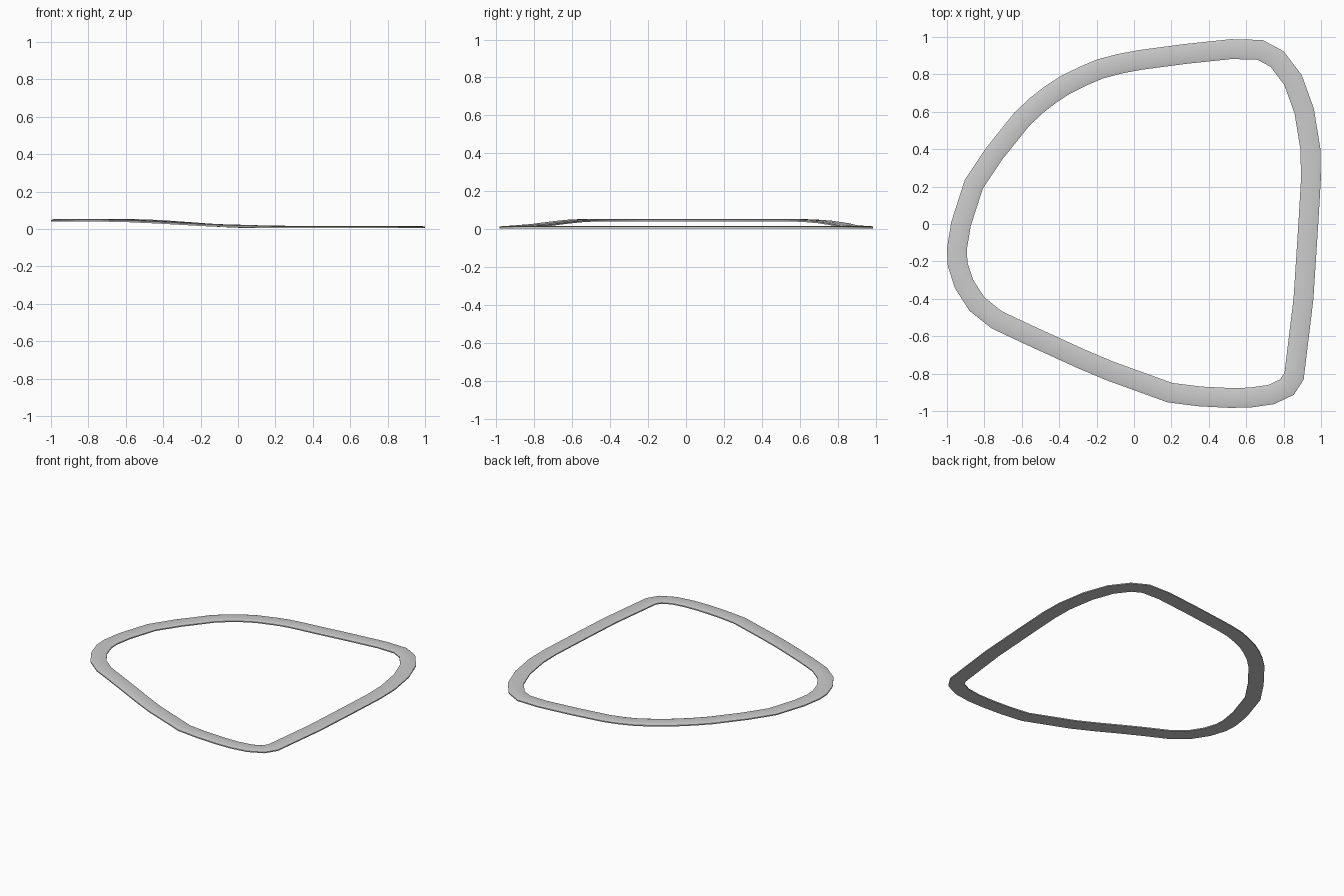
import bpy, bmesh
from mathutils import Vector

if "Cube" in bpy.data.objects:
    bpy.data.objects.remove(bpy.data.objects["Cube"])

# Centre line of the closed loop, seen from above (clockwise)
PATH = [(-.947, -.134), (-.925, 0), (-.856, .214), (-.749, .374), (-.599, .561),
        (-.52, .635), (-.449, .69), (-.369, .743), (-.262, .795), (-.182, .829),
        (-.075, .857), (.032, .877), (.273, .909), (.52, .935), (.674, .931),
        (.765, .882), (.85, .77), (.91, .604), (.943, .401), (.946, .24),
        (.932, 0), (.906, -.4), (.856, -.813), (.818, -.872), (.733, -.912),
        (.62, -.928), (.513, -.93), (.353, -.922), (.193, -.902), (-.128, -.786),
        (-.28, -.722), (-.42, -.658), (-.58, -.585), (-.733, -.513),
        (-.84, -.428), (-.909, -.32), (-.943, -.215)]

# Cross-section: sideways offset and height, a thin slab with sloped shoulders
PROFILE = [(-.053, .004), (-.053, .012), (-.034, .017),
           (.034, .017), (.053, .012), (.053, .004)]


def height(x, y):
    """Level on the right, easing up to a raised left end."""
    start, end = (.12, -.62) if y > 0 else (.18, -.75)
    t = min(max((x - start) / (end - start), 0), 1)
    return .036 * t * t * (3 - 2 * t)


def build_loop(name):
    bm = bmesh.new()
    rings = []
    pts = [Vector(p) for p in PATH]
    n = len(pts)
    for i, p in enumerate(pts):
        a = (p - pts[i - 1]).normalized()
        b = (pts[(i + 1) % n] - p).normalized()
        t = (a + b).normalized()
        side = Vector((-t.y, t.x)) / max(t.dot(a), .5)   # mitred outward side
        z = height(p.x, p.y)
        rings.append([bm.verts.new((p.x + side.x * s, p.y + side.y * s, z + h))
                      for s, h in PROFILE])
    m = len(PROFILE)
    for i in range(n):
        r, q = rings[i], rings[(i + 1) % n]
        for j in range(m):
            k = (j + 1) % m
            bm.faces.new((r[j], r[k], q[k], q[j]))
    bmesh.ops.recalc_face_normals(bm, faces=bm.faces)
    mesh = bpy.data.meshes.new(name)
    bm.to_mesh(mesh)
    bm.free()
    obj = bpy.data.objects.new(name, mesh)
    bpy.context.collection.objects.link(obj)
    return obj


# Road loop
road = build_loop("road_loop")
bpy.context.view_layer.objects.active = road
road.select_set(True)
bpy.ops.object.shade_smooth_by_angle()
